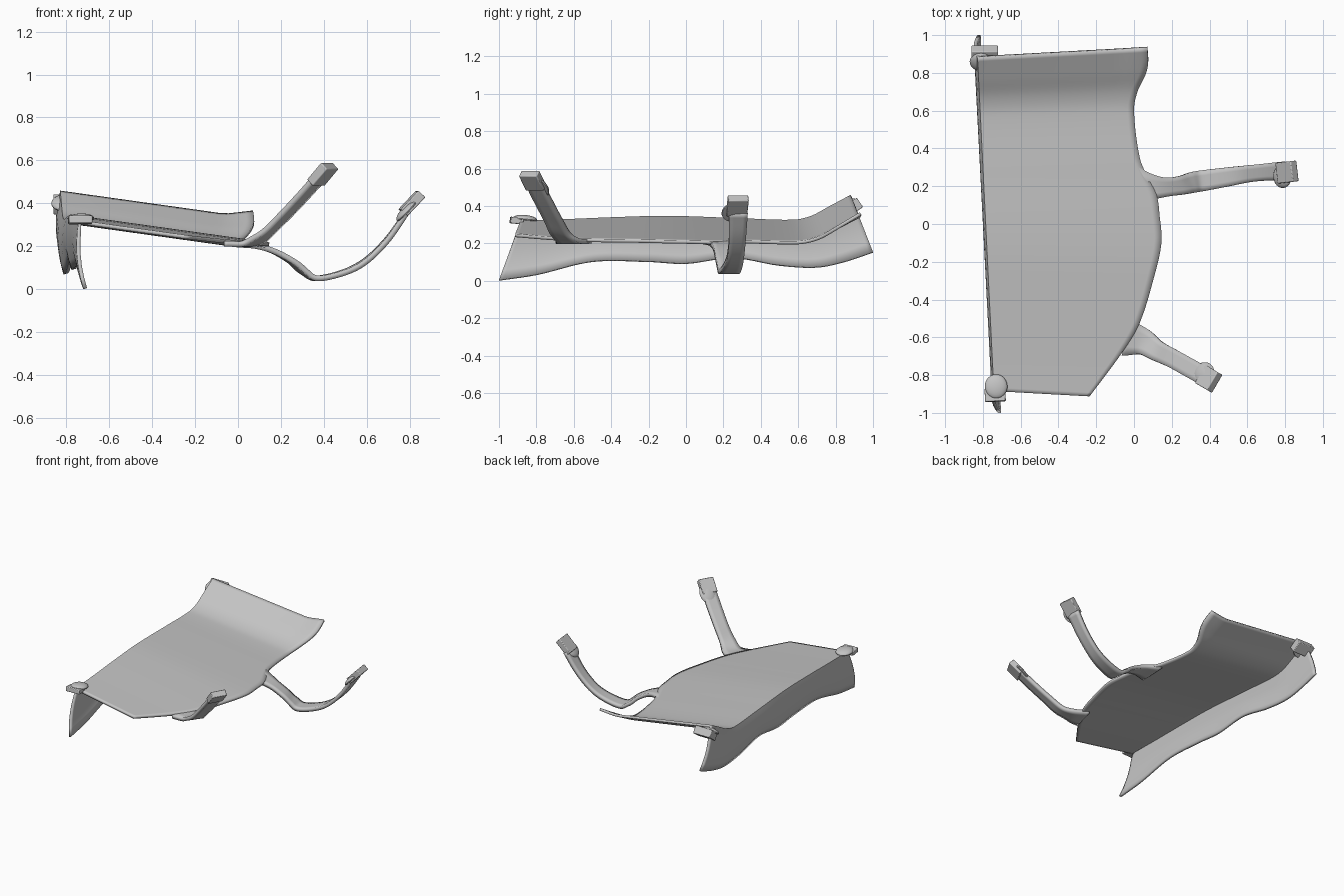
import bpy
from mathutils import Vector, Matrix

default_cube = bpy.data.objects.get("Cube")
if default_cube:
    bpy.data.objects.remove(default_cube, do_unlink=True)

grey = bpy.data.materials.new("plain grey")
grey.use_nodes = True
colour = (0.55, 0.55, 0.55, 1)
grey.diffuse_color = colour
grey.node_tree.nodes["Principled BSDF"].inputs["Base Color"].default_value = colour


def smooth(keys, t):
    """Smooth interpolation through (position, value) keys."""
    t = min(max(t, keys[0][0]), keys[-1][0])

    def slope(k):
        a, b = keys[max(k - 1, 0)], keys[min(k + 1, len(keys) - 1)]
        return (b[1] - a[1]) / (b[0] - a[0])

    for k in range(len(keys) - 1):
        (a, va), (b, vb) = keys[k], keys[k + 1]
        if t <= b:
            s, d = (t - a) / (b - a), b - a
            return (va * (1 + 2 * s) * (1 - s) ** 2 + vb * s * s * (3 - 2 * s)
                    + d * s * (1 - s) * (slope(k) * (1 - s) - slope(k + 1) * s))


def finish(obj, angle=0.6):
    obj.data.materials.append(grey)
    bpy.ops.object.select_all(action='DESELECT')
    obj.select_set(True)
    bpy.context.view_layer.objects.active = obj
    bpy.ops.object.shade_smooth_by_angle(angle=angle)


def new_object(name, verts, faces):
    mesh = bpy.data.meshes.new(name)
    mesh.from_pydata(verts, [], faces)
    mesh.update()
    obj = bpy.data.objects.new(name, mesh)
    bpy.context.collection.objects.link(obj)
    return obj


def sheet(name, rows, thickness, offset):
    """Skin a grid of points and give it thickness."""
    n = len(rows[0])
    verts = [p for row in rows for p in row]
    faces = [(i * n + j, i * n + j + 1, (i + 1) * n + j + 1, (i + 1) * n + j)
             for i in range(len(rows) - 1) for j in range(n - 1)]
    obj = new_object(name, verts, faces)
    solid = obj.modifiers.new("thickness", 'SOLIDIFY')
    solid.thickness, solid.offset = thickness, offset
    finish(obj)


# Panel profiles along its length
height = [(-.92, .33), (-.7, .335), (-.4, .345), (-.1, .35), (.3, .335),
          (.6, .325), (.7, .345), (.8, .395), (.92, .455)]
right_edge = [(-.92, -.235), (-.66, -.05), (-.52, .03), (-.3, .1), (-.1, .145),
              (.05, .135), (.15, .12), (.25, .07), (.35, .03), (.6, 0),
              (.7, .02), (.78, .06), (.84, .075), (.92, .07)]
flange_edge = [(-1, 0), (-.8, .03), (-.5, .1), (-.2, .1), (0, .09), (.25, .12),
               (.5, .08), (.7, .07), (.85, .1), (1, .15)]


def left_edge(v):
    return -.785 - .047 * v


def panel_point(x, v):
    curl = max(0, x + .06) * max(0, v - .6) * .8
    return Vector((x, v * (1 + .06 * (x + .1)), smooth(height, v) - .14 * (x + .8) + curl))


# Wavy panel with a hanging flange along its right-hand side
rows = []
for i in range(93):
    v = -.92 + .02 * i
    x0, x1 = left_edge(v), smooth(right_edge, v)
    top = panel_point(x0, v)
    low_y = v / .92
    low = Vector((x0 + .01 - .012 * v, low_y, smooth(flange_edge, low_y)))
    row = []
    for k in range(6):
        s = k / 6
        p = low.lerp(top, s)
        p.x -= .08 * s * (1 - s)
        row.append(p)
    row += [panel_point(x0 + (x1 - x0) * j / 24, v) for j in range(25)]
    rows.append(row)
sheet("wavy_panel", rows, .018, -1)


# Curved arms: stations are x, y, z and width
def arm(name, stations, steps=6):
    channels = [[(k, s[c]) for k, s in enumerate(stations)] for c in range(4)]
    samples = [[smooth(ch, k / steps) for ch in channels]
               for k in range((len(stations) - 1) * steps + 1)]
    rows = []
    for k, (x, y, z, w) in enumerate(samples):
        a, b = samples[max(k - 1, 0)], samples[min(k + 1, len(samples) - 1)]
        side = Vector((b[1] - a[1], a[0] - b[0], 0)).normalized()
        rows.append([Vector((x, y, z)) + side * w * (j / 4 - .5) for j in range(5)])
    sheet(name, rows, .026, 0)


arm("back_arm", [(.0, .2, .208, .22), (.09, .195, .2, .14), (.17, .195, .175, .1),
                 (.25, .205, .13, .1), (.31, .22, .08, .11), (.37, .23, .05, .11),
                 (.5, .25, .08, .1), (.6, .265, .135, .09), (.7, .275, .235, .09),
                 (.79, .28, .365, .1)])
arm("front_arm", [(-.04, -.6, .212, .2), (.05, -.625, .212, .14), (.12, -.67, .25, .11),
                  (.2, -.71, .325, .1), (.3, -.765, .43, .1), (.38, -.81, .52, .1)])


# Clips: a square tab with a rounded cap
def clip(name, tab_at, tab_size, cap_at, cap_size, along):
    y = Vector(along).normalized()
    x = y.cross(Vector((0, 0, 1))).normalized()
    turn = Matrix((x, y, x.cross(y))).transposed().to_4x4()

    bpy.ops.mesh.primitive_cube_add(size=1)
    tab = bpy.context.object
    tab.name = name + "_tab"
    tab.data.transform(Matrix.Diagonal((*tab_size, 1)))
    tab.matrix_world = Matrix.Translation(tab_at) @ turn
    bevel = tab.modifiers.new("soft edge", 'BEVEL')
    bevel.width, bevel.segments = .005, 2
    finish(tab)

    bpy.ops.mesh.primitive_uv_sphere_add(segments=24, ring_count=12, radius=1)
    cap = bpy.context.object
    cap.name = name + "_cap"
    for vert in cap.data.vertices:
        vert.co.z = max(vert.co.z, -.3)
    cap.data.transform(Matrix.Diagonal((*cap_size, 1)))
    cap.matrix_world = Matrix.Translation(cap_at) @ turn
    finish(cap)


clip("back_arm_clip", (.81, .275, .4), (.11, .12, .045),
     (.785, .25, .365), (.06, .065, .022), (.68, .08, .72))
clip("front_arm_clip", (.395, -.82, .535), (.11, .11, .045),
     (.37, -.79, .5), (.06, .075, .022), (.6, -.35, .72))
clip("back_corner_clip", (-.79, .895, .395), (.14, .085, .06),
     (-.81, .86, .4), (.06, .06, .025), (0, .82, .57))
clip("front_corner_clip", (-.735, -.905, .322), (.11, .07, .035),
     (-.73, -.86, .33), (.06, .065, .022), (.05, -1, .1))
